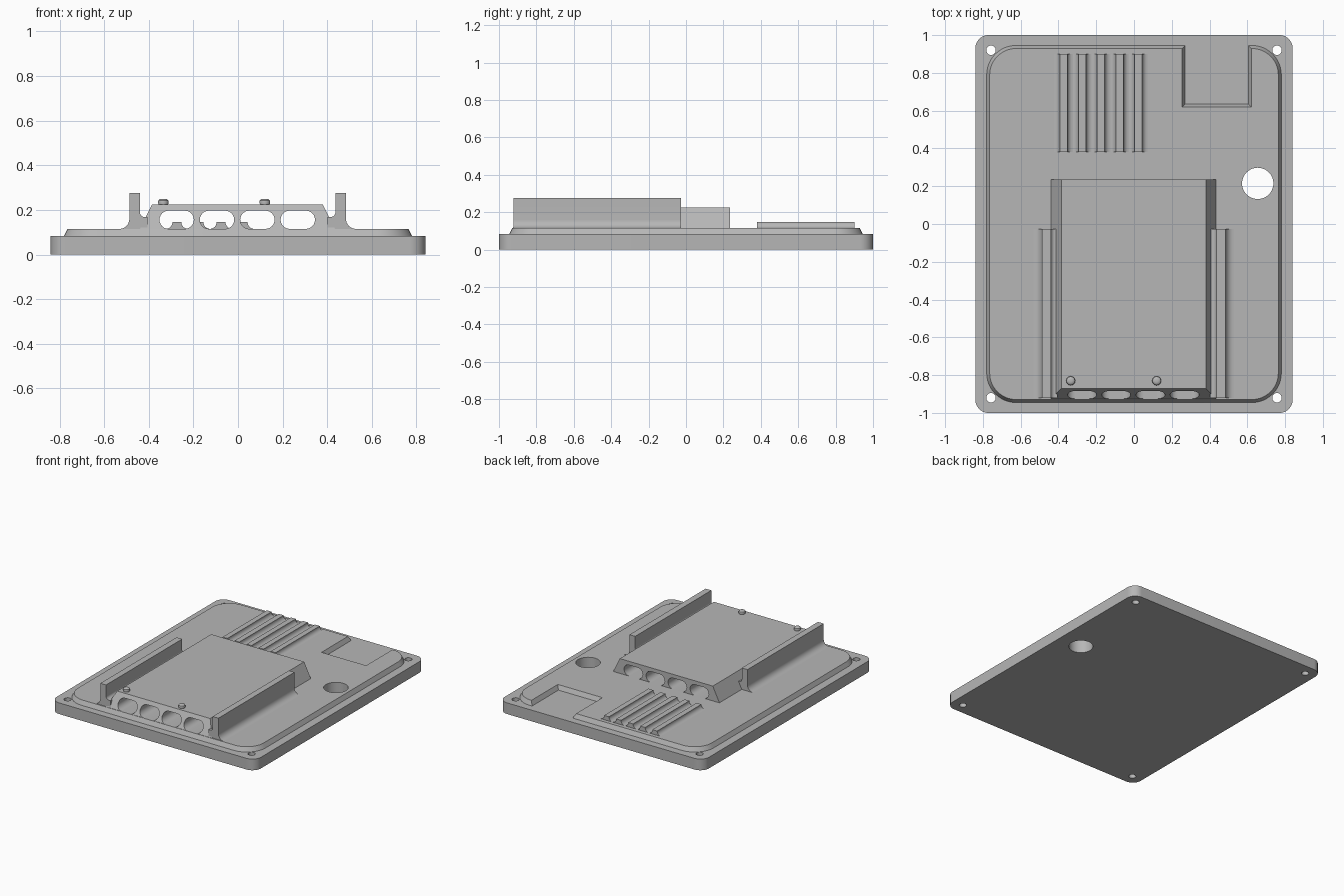
import bpy, bmesh
from math import pi, sin, cos, radians

cube = bpy.data.objects.get("Cube")
if cube:
    bpy.data.objects.remove(cube, do_unlink=True)

grey = bpy.data.materials.new("plain grey")
grey.use_nodes = True
GREY = (0.47, 0.47, 0.47, 1)
grey.diffuse_color = GREY
grey.node_tree.nodes["Principled BSDF"].inputs["Base Color"].default_value = GREY


def loft(name, rings):
    """Closed solid through rings of equal point count, capped at both ends."""
    bm = bmesh.new()
    loops = [[bm.verts.new(p) for p in ring] for ring in rings]
    n = len(loops[0])
    bm.faces.new(loops[0])
    bm.faces.new(loops[-1])
    for a, b in zip(loops, loops[1:]):
        for i in range(n):
            j = (i + 1) % n
            bm.faces.new((a[i], a[j], b[j], b[i]))
    bmesh.ops.recalc_face_normals(bm, faces=bm.faces)
    mesh = bpy.data.meshes.new(name)
    bm.to_mesh(mesh)
    bm.free()
    mesh.materials.append(grey)
    obj = bpy.data.objects.new(name, mesh)
    bpy.context.collection.objects.link(obj)
    return obj


def along_y(name, profile, y0, y1):
    return loft(name, [[(x, y, z) for x, z in profile] for y in (y0, y1)])


def arc(cx, cy, r, start, end, steps=12):
    angles = [radians(start + (end - start) * i / steps) for i in range(steps + 1)]
    return [(cx + r * cos(a), cy + r * sin(a)) for a in angles]


def cylinder(name, x, y, r, z0, z1):
    ring = arc(x, y, r, 0, 360, 40)[:-1]
    return loft(name, [[(px, py, z) for px, py in ring] for z in (z0, z1)])


def cut(obj, cutters):
    bpy.context.view_layer.objects.active = obj
    for c in cutters:
        c.hide_render = True
        mod = obj.modifiers.new("cut", "BOOLEAN")
        mod.operation = "DIFFERENCE"
        mod.solver = "EXACT"
        mod.object = c
        bpy.ops.object.modifier_apply(modifier=mod.name)


def rounded_corner(sx, sy, cx, cy, r):
    start = {(1, 1): 0, (-1, 1): 90, (-1, -1): 180, (1, -1): 270}[sx, sy]
    return arc(sx * cx, sy * cy, r, start, start + 90)


CORNERS = [(1, 1), (-1, 1), (-1, -1), (1, -1)]
PLATE_Z, DECK_Z = 0.083, 0.115

# Base plate with rounded corners
outline = [p for sx, sy in CORNERS for p in rounded_corner(sx, sy, 0.77, 0.93, 0.07)]
base = loft("base_plate", [[(x, y, z) for x, y in outline] for z in (0, PLATE_Z)])


# Raised deck with sloping edge and a notch in the back edge
def deck_outline(inset):
    pts = []
    for sx, sy in CORNERS:
        pts += rounded_corner(sx, sy, 0.625, 0.79, 0.155 - inset)
        if (sx, sy) == (1, 1):
            left, right, floor, back = 0.27 - inset, 0.605 + inset, 0.635 - inset, 0.945 - inset
            pts += [(right, back), (right, floor), (left, floor), (left, back)]
    return pts


deck = loft("raised_deck", [[(x, y, z) for x, y in deck_outline(t)]
                            for t, z in ((0, PLATE_Z), (0.016, DECK_Z))])

# Screw holes and the large round opening
opening = cylinder("opening_cutter", 0.655, 0.215, 0.083, -0.1, 0.3)
screws = [cylinder("screw_cutter", sx * 0.757, sy * 0.92, 0.025, -0.1, 0.3)
          for sx, sy in CORNERS]
cut(base, [opening] + screws)
cut(deck, [opening])

# Raised housing: sloping sides and front, upright back
low, high = 0.1, 0.225
housing = loft("housing", [
    [(-0.447, -0.933, low), (0.442, -0.933, low), (0.442, 0.235, low), (-0.447, 0.235, low)],
    [(-0.385, -0.87, high), (0.38, -0.87, high), (0.38, 0.235, high), (-0.385, 0.235, high)]])

# Slots running through the housing
slots = []
for i in range(4):
    x, r, half = -0.275 + 0.181 * i, 0.041, 0.036
    slot = arc(x + half, 0.156, r, -90, 90) + arc(x - half, 0.156, r, 90, 270)
    slots.append(along_y("slot_cutter", slot, -1.1, 0.4))
cut(housing, slots)

# Side rails with a concave foot outside and a small filled groove inside
for side, name in ((-1, "right_rail"), (1, "left_rail")):
    shift = 0 if side < 0 else -0.003
    outer = arc(0.532, 0.16, 0.045, 270, 180, 8)
    inner = arc(0.418, 0.19, 0.022, 0, -90, 6)
    profile = [(0.532, 0.1)] + outer + [(0.487, 0.275), (0.44, 0.275)] + inner
    profile += [(0.405, 0.168), (0.405, 0.1)]
    along_y(name, [(side * (x + shift), z) for x, z in profile], -0.922, -0.027)

# Five parallel ribs with concave feet
for i in range(5):
    x = -0.373 + 0.099 * i
    foot = arc(0.05, 0.145, 0.03, 270, 180, 6)
    right = [(0.05, 0.1)] + foot + [(0.02, 0.147)]
    profile = [(x + px, z) for px, z in right]
    profile += [(x - px, z) for px, z in reversed(right)]
    along_y("rib_%d" % (i + 1), profile, 0.38, 0.9)

# Domed pegs on top of the housing
for x, name in ((-0.335, "right_peg"), (0.12, "left_peg")):
    sections = ((0.021, 0.22), (0.024, 0.236), (0.022, 0.243), (0.016, 0.248), (0.008, 0.25))
    loft(name, [[(px, py, z) for px, py in arc(x, -0.83, r, 0, 360, 24)[:-1]]
                for r, z in sections])

# Drop the cutters, then smooth the curved faces
for c in [opening] + screws + slots:
    bpy.data.objects.remove(c, do_unlink=True)
for obj in bpy.context.collection.objects:
    obj.select_set(obj.type == "MESH")
bpy.context.view_layer.objects.active = base
bpy.ops.object.shade_smooth_by_angle(angle=radians(30))
